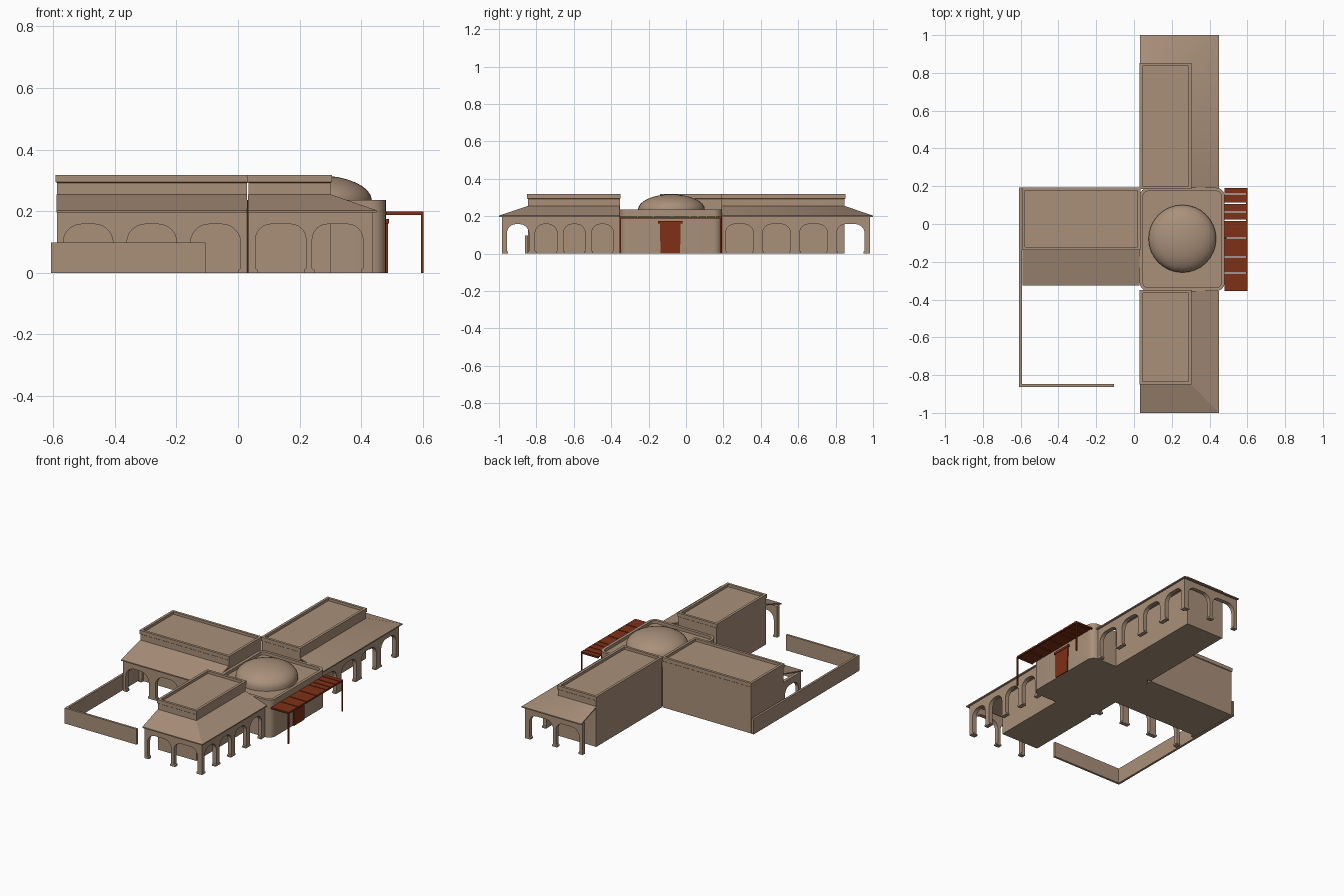
import bpy, bmesh, math

if "Cube" in bpy.data.objects:
    bpy.data.objects.remove(bpy.data.objects["Cube"])

def material(name, rgb):
    m = bpy.data.materials.new(name)
    m.diffuse_color = (*rgb, 1)
    m.use_nodes = True
    m.node_tree.nodes["Principled BSDF"].inputs["Base Color"].default_value = m.diffuse_color
    return m

ADOBE = material("adobe", (0.40, 0.28, 0.195))
RED = material("red_wood", (0.21, 0.03, 0.008))

def finish(name, bm, mat, smooth=None):
    bmesh.ops.recalc_face_normals(bm, faces=bm.faces)
    me = bpy.data.meshes.new(name)
    bm.to_mesh(me)
    bm.free()
    me.materials.append(mat)
    ob = bpy.data.objects.new(name, me)
    bpy.context.collection.objects.link(ob)
    if smooth:
        bpy.ops.object.select_all(action='DESELECT')
        ob.select_set(True)
        bpy.context.view_layer.objects.active = ob
        bpy.ops.object.shade_smooth_by_angle(angle=math.radians(smooth))
    return ob

def add_box(bm, x0, x1, y0, y1, z0, z1, taper=1.0):
    v = bmesh.ops.create_cube(bm, size=1)['verts']
    for p in v:
        t = taper if p.co.z < 0 else 1.0
        p.co = ((x0 + x1) / 2 + p.co.x * (x1 - x0),
                (y0 + y1) / 2 + p.co.y * (y1 - y0) * t,
                (z0 + z1) / 2 + p.co.z * (z1 - z0))

def box(name, *dims, mat=ADOBE, taper=1.0):
    bm = bmesh.new()
    add_box(bm, *dims, taper=taper)
    return finish(name, bm, mat)

def outline(x0, x1, y0, y1, r, seg=6):
    """Rectangle outline, with rounded corners when r > 0."""
    if r <= 0:
        return [(x1, y1), (x0, y1), (x0, y0), (x1, y0)]
    pts = []
    for i, (cx, cy) in enumerate([(x1 - r, y1 - r), (x0 + r, y1 - r), (x0 + r, y0 + r), (x1 - r, y0 + r)]):
        for k in range(seg + 1):
            a = math.pi / 2 * (i + k / seg)
            pts.append((cx + r * math.cos(a), cy + r * math.sin(a)))
    return pts

def stepped_block(name, x0, x1, y0, y1, steps, r=0, smooth=None):
    """Solid whose outline grows by d at each height z in steps."""
    bm = bmesh.new()
    rings = [[bm.verts.new((x, y, z)) for x, y in outline(x0 - d, x1 + d, y0 - d, y1 + d, r + d if r else 0)]
             for d, z in steps]
    n = len(rings[0])
    for a, b in zip(rings, rings[1:]):
        for i in range(n):
            bm.faces.new((a[i], a[(i + 1) % n], b[(i + 1) % n], b[i]))
    bm.faces.new(rings[0])
    bm.faces.new(rings[-1])
    return finish(name, bm, ADOBE, smooth)

def arcade(name, start, end, arches, thick, top=0.198, height=0.158, radius=0.05):
    """Arched wall from start to end; arches are spans measured along the wall,
    thick is the offset to its inner face."""
    (sx, sy), (ex, ey) = start, end
    length = math.hypot(ex - sx, ey - sy)
    ux, uy = (ex - sx) / length, (ey - sy) / length
    pts, foot, fz = [(0, top), (0, 0)], 0.007, 0.01
    for a, b in arches:
        r = min(radius, (b - a) / 2)
        pts += [(a + foot, 0), (a + foot, fz), (a, fz + 0.004)]
        for c, base in ((a + r, math.pi), (b - r, math.pi / 2)):
            for k in range(7):
                t = base - math.pi / 2 * k / 6
                pts.append((c + r * math.cos(t), height - r + r * math.sin(t)))
        pts += [(b, fz + 0.004), (b - foot, fz), (b - foot, 0)]
    pts += [(length, 0), (length, top)]
    bm = bmesh.new()
    f = bm.faces.new([bm.verts.new((sx + ux * s, sy + uy * s, z)) for s, z in pts])
    ext = bmesh.ops.extrude_face_region(bm, geom=[f])['geom']
    bmesh.ops.translate(bm, vec=(*thick, 0), verts=[g for g in ext if isinstance(g, bmesh.types.BMVert)])
    return finish(name, bm, ADOBE)

def skirt_roof(name, inner, outer, hi=0.255, lo=0.203, t=0.007, smooth=None):
    """Sloping porch roof between the wall line and the eave line."""
    bm = bmesh.new()
    rows = [[bm.verts.new((x, y, z)) for x, y in line]
            for line, z in ((inner, hi), (outer, lo), (outer, lo - t), (inner, hi - t))]
    for j in range(4):
        a, b = rows[j], rows[(j + 1) % 4]
        for i in range(len(inner) - 1):
            bm.faces.new((a[i], a[i + 1], b[i + 1], b[i]))
    for i in (0, len(inner) - 1):
        bm.faces.new([row[i] for row in rows])
    return finish(name, bm, ADOBE, smooth)

# Wing bodies with parapet caps and sunken flat roofs
WING = [(0, 0), (0, 0.292), (0.004, 0.295), (0.004, 0.318), (-0.012, 0.318), (-0.012, 0.302)]
stepped_block("north_wing", 0.034, 0.301, 0.19, 0.848, WING)
stepped_block("south_wing", 0.034, 0.301, -0.846, -0.354, WING)
stepped_block("west_wing", -0.588, 0.03, -0.134, 0.19, WING)

# Central hall with rounded corners and a dome
stepped_block("central_hall", 0.03, 0.48, -0.355, 0.192,
              [(0, 0), (0, 0.237), (-0.018, 0.237), (-0.018, 0.218)], r=0.045, smooth=35)
bm = bmesh.new()
bmesh.ops.create_uvsphere(bm, u_segments=32, v_segments=16, radius=1)
bmesh.ops.delete(bm, geom=[v for v in bm.verts if v.co.z < -0.01], context='VERTS')
rim = [e for e in bm.edges if e.is_boundary]
skirt = bmesh.ops.extrude_edge_only(bm, edges=rim)['geom']
for v in bm.verts:
    v.co = (0.256 + v.co.x * 0.179, -0.078 + v.co.y * 0.179, 0.235 + v.co.z * 0.082)
for v in skirt:
    if isinstance(v, bmesh.types.BMVert):
        v.co.z = 0.216
finish("dome", bm, ADOBE, 40)

# Porch roofs
skirt_roof("north_porch_roof", [(0.3, 0.19), (0.3, 0.848), (0.032, 0.848)],
           [(0.45, 0.19), (0.45, 1.0), (0.032, 1.0)], smooth=32)
skirt_roof("south_porch_roof", [(0.3, -0.355), (0.3, -0.846), (0.032, -0.846)],
           [(0.45, -0.355), (0.45, -1.0), (0.032, -1.0)])
skirt_roof("west_porch_roof", [(-0.59, -0.134), (0.03, -0.134)], [(-0.59, -0.325), (0.03, -0.325)])

# Porch arcades
T = 0.026
arcade("north_east_arcade", (0.437, 0.19), (0.437, 0.984),
       [(0.021 + 0.198 * i, 0.171 + 0.198 * i) for i in range(4)], (-T, 0))
arcade("south_east_arcade", (0.437, -0.984), (0.437, -0.355),
       [(0.026 + 0.151 * i, 0.144 + 0.151 * i) for i in range(4)], (-T, 0))
for name, s in (("north_end_arcade", 1), ("south_end_arcade", -1)):
    arcade(name, (0.034, 0.984 * s), (0.436, 0.984 * s), [(0.023, 0.187), (0.207, 0.372)], (0, -T * s))
arcade("west_front_arcade", (-0.588, -0.31), (0.03, -0.31),
       [(0.02 + 0.207 * i, 0.182 + 0.207 * i) for i in range(3)], (0, T), radius=0.06)
arcade("west_side_arcade", (-0.587, -0.309), (-0.587, -0.134), [(0.025, 0.16)], (0.02, 0))

# Yard wall
box("yard_wall_side", -0.608, -0.594, -0.862, 0.192, 0, 0.098)
box("yard_wall_front", -0.594, -0.105, -0.862, -0.848, 0, 0.098)

# Red entrance door with lintel
box("door", 0.478, 0.487, -0.14, -0.028, 0, 0.163, mat=RED, taper=0.93)
box("door_lintel", 0.478, 0.49, -0.15, -0.018, 0.16, 0.174, mat=RED)

# Pergola of planks on two posts
edges = [0.192, 0.158, 0.11, 0.063, 0.02, -0.075, -0.175, -0.26, -0.357]
bm = bmesh.new()
for a, b in zip(edges, edges[1:]):
    add_box(bm, 0.48, 0.602, b + 0.003, a - 0.003, 0.193, 0.199)
finish("pergola_planks", bm, RED)
bm = bmesh.new()
for y in (-0.352, 0.187):
    add_box(bm, 0.48, 0.602, y - 0.004, y + 0.004, 0.188, 0.194)
    add_box(bm, 0.594, 0.602, y - 0.004, y + 0.004, 0, 0.19)
add_box(bm, 0.594, 0.602, -0.356, 0.191, 0.188, 0.194)
finish("pergola_frame", bm, RED)
